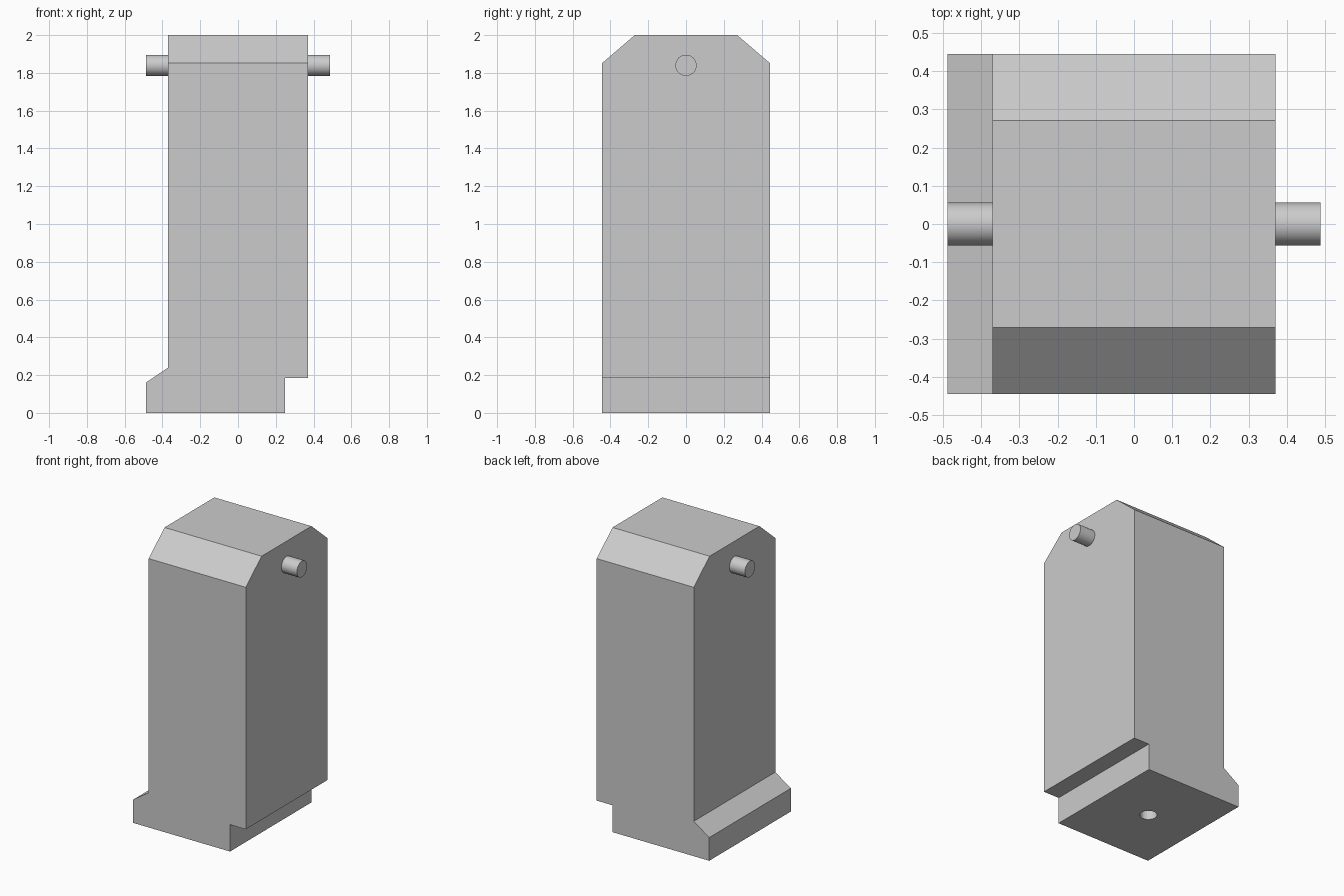
import bpy, bmesh, math
from mathutils import Vector, Matrix

default = bpy.data.objects.get("Cube")
if default:
    bpy.data.objects.remove(default, do_unlink=True)

HALF_DEPTH = 0.444
TOP = 2.0

grey = bpy.data.materials.new("plain_grey")
grey.use_nodes = True
colour = (0.6, 0.6, 0.6, 1)
grey.diffuse_color = colour
grey.node_tree.nodes["Principled BSDF"].inputs["Base Color"].default_value = colour


def add_object(name, bm):
    bmesh.ops.recalc_face_normals(bm, faces=bm.faces[:])
    mesh = bpy.data.meshes.new(name)
    bm.to_mesh(mesh)
    bm.free()
    mesh.materials.append(grey)
    obj = bpy.data.objects.new(name, mesh)
    bpy.context.collection.objects.link(obj)
    return obj


def cylinder(name, radius, length, centre, rotation=Matrix()):
    bm = bmesh.new()
    bmesh.ops.create_cone(bm, cap_ends=True, segments=24, radius1=radius, radius2=radius,
                          depth=length, matrix=Matrix.Translation(centre) @ rotation)
    return add_object(name, bm)


# Body: front profile with sloped foot on one side and undercut on the other
profile = [(-0.488, 0), (0.25, 0), (0.25, 0.185), (0.37, 0.185),
           (0.37, TOP), (-0.37, TOP), (-0.37, 0.24), (-0.488, 0.16)]
bm = bmesh.new()
face = bm.faces.new([bm.verts.new((x, -HALF_DEPTH, z)) for x, z in profile])
extruded = bmesh.ops.extrude_face_region(bm, geom=[face])["geom"]
bmesh.ops.translate(bm, vec=(0, 2 * HALF_DEPTH, 0),
                    verts=[v for v in extruded if isinstance(v, bmesh.types.BMVert)])

# Chamfers on the front and back top edges
for side in (-1, 1):
    cut = bmesh.ops.bisect_plane(bm, geom=bm.verts[:] + bm.edges[:] + bm.faces[:],
                                 plane_co=Vector((0, side * 0.271, TOP)),
                                 plane_no=Vector((0, side * 0.148, 0.173)), clear_outer=True)
    rim = [e for e in cut["geom_cut"] if isinstance(e, bmesh.types.BMEdge)]
    bmesh.ops.holes_fill(bm, edges=rim, sides=0)
body = add_object("body", bm)

# Round socket in the underside
cutter = cylinder("socket_cutter", 0.055, 0.4, (-0.119, 0, 0))
cutter.hide_render = True
cutter.hide_viewport = True
socket = body.modifiers.new("socket", "BOOLEAN")
socket.operation = "DIFFERENCE"
socket.solver = "EXACT"
socket.object = cutter

# Pivot pin through the top of the body
pin = cylinder("pivot_pin", 0.056, 0.976, (0, 0, 1.84), Matrix.Rotation(math.pi / 2, 4, "Y"))

# Smooth the pin, keeping its end rims sharp
bpy.ops.object.select_all(action="DESELECT")
pin.select_set(True)
bpy.context.view_layer.objects.active = pin
bpy.ops.object.shade_smooth_by_angle(angle=math.radians(30))
